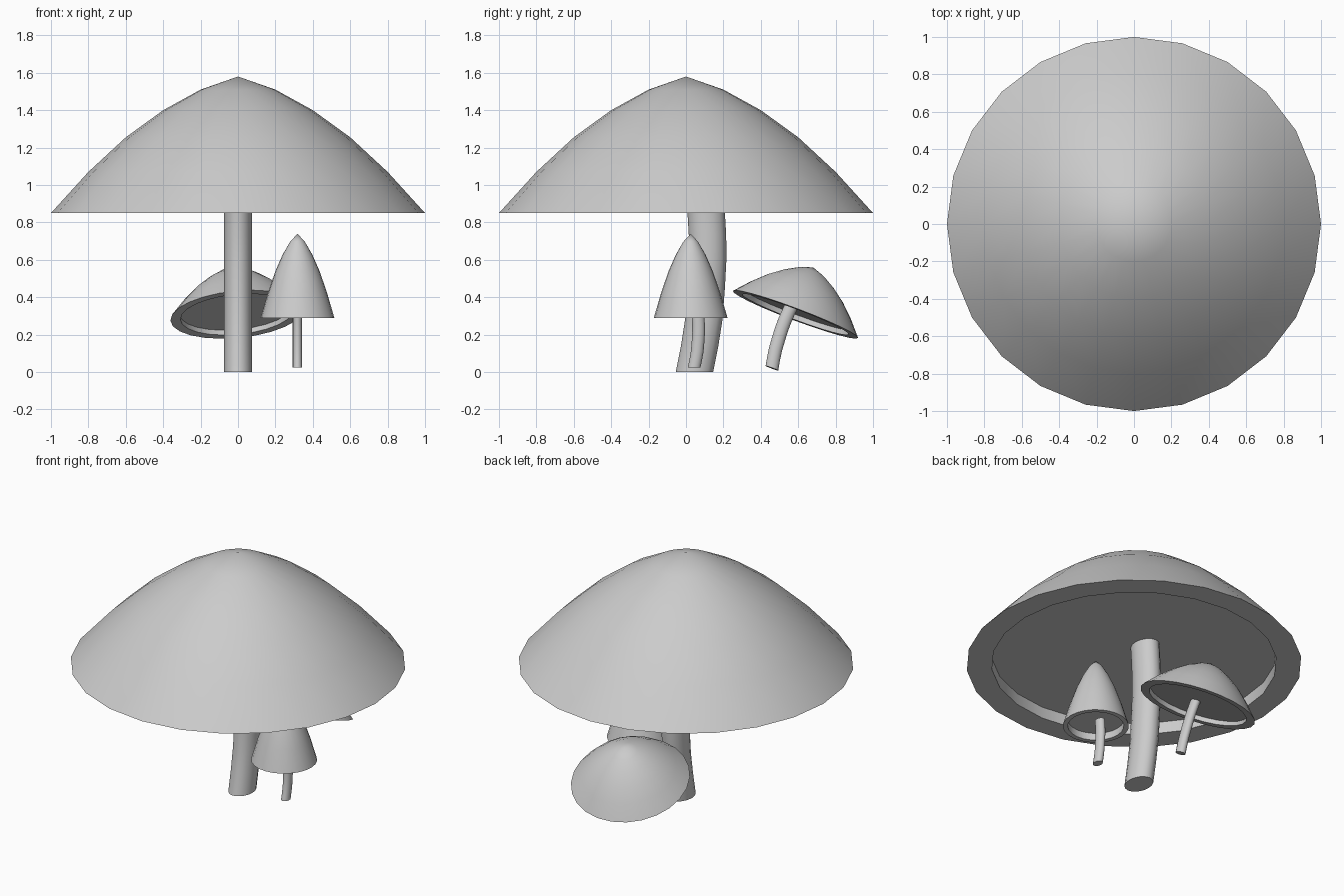
import bpy, bmesh
from math import sin, cos, pi
from mathutils import Matrix, Vector

if "Cube" in bpy.data.objects:
    bpy.data.objects.remove(bpy.data.objects["Cube"])

# Half profile of a cap as (radius, height above rim); underside has a shallow recess
CAP = [(0.2, 0.66), (0.4, 0.55), (0.6, 0.405), (0.8, 0.22), (1.0, 0.0),
       (0.85, 0.0), (0.85, 0.075)]
# Bent stem as (y offset, height relative to the cap rim)
STEM = [(0.045, -0.85), (0.073, -0.71), (0.095, -0.57), (0.108, -0.4),
        (0.116, -0.25), (0.115, -0.12), (0.108, 0.0), (0.102, 0.077)]


def loft(name, rings, sides, top, matrix):
    """Join elliptical rings (rx, ry, cy, z); optional apex point, flat end otherwise."""
    bm = bmesh.new()
    loops = [[bm.verts.new((rx * cos(2 * pi * i / sides),
                            cy + ry * sin(2 * pi * i / sides), z))
              for i in range(sides)] for rx, ry, cy, z in rings]
    for a, b in zip(loops, loops[1:]):
        for i in range(sides):
            j = (i + 1) % sides
            bm.faces.new((a[i], a[j], b[j], b[i]))
    if top is None:
        bm.faces.new(loops[0])
    else:
        apex = bm.verts.new((0, 0, top))
        for i in range(sides):
            bm.faces.new((apex, loops[0][i], loops[0][(i + 1) % sides]))
    bm.faces.new(loops[-1])
    bmesh.ops.recalc_face_normals(bm, faces=bm.faces[:])
    mesh = bpy.data.meshes.new(name)
    bm.to_mesh(mesh)
    bm.free()
    mesh.transform(matrix)
    ob = bpy.data.objects.new(name, mesh)
    bpy.context.collection.objects.link(ob)
    bpy.ops.object.select_all(action='DESELECT')
    ob.select_set(True)
    bpy.context.view_layer.objects.active = ob
    bpy.ops.object.shade_smooth_by_angle(angle=pi / 5)


def mushroom(name, cap_m, cap_size, stem_m, stem_size):
    r, h = cap_size
    loft(name + "_cap", [(p * r, p * r, 0, z * h) for p, z in CAP], 24, 0.73 * h, cap_m)
    w, l = stem_size
    loft(name + "_stem", [(0.075 * w, 0.1 * w, y * w, z * l) for y, z in STEM],
         16, None, stem_m)


# Large mushroom
m = Matrix.Translation((0, 0, 0.85))
mushroom("large", m, (1, 1), m, (1, 1))

# Small pointed mushroom at the front right
mushroom("pointed", Matrix.Translation((0.318, 0.025, 0.29)), (0.197, 0.616),
         Matrix.Translation((0.318, 0.028, 0.29)), (0.34, 0.312))

# Tilted mushroom at the back, turned half round
tilt = Vector((0, 0, 1)).rotation_difference(Vector((-0.09, 0.35, 0.93))).to_matrix().to_4x4()
m = Matrix.Translation((-0.005, 0.585, 0.308)) @ tilt @ Matrix.Rotation(pi, 4, 'Z')
mushroom("tilted", m, (0.358, 0.37), m, (0.36, 0.37))
